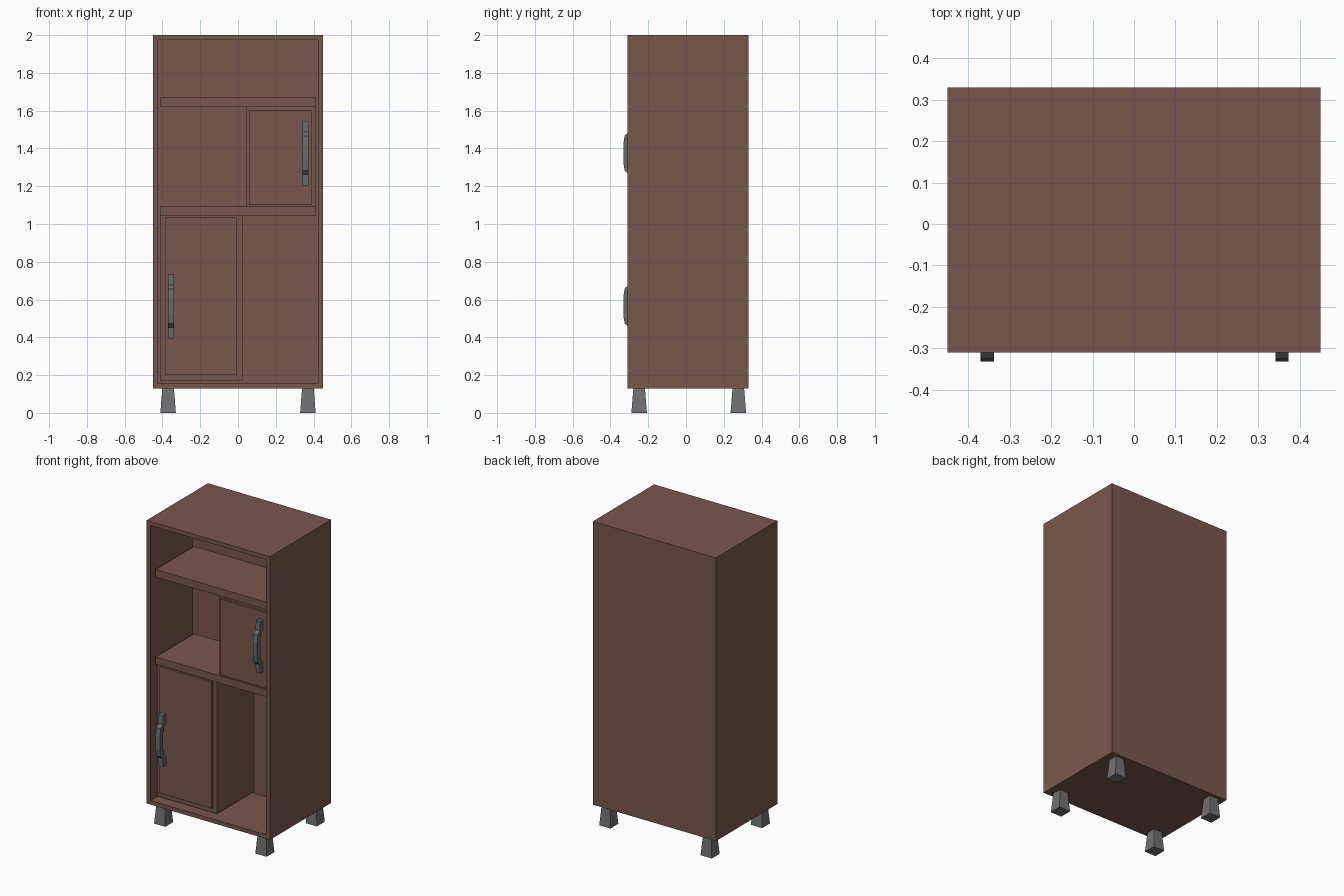
import bpy
import bmesh
from mathutils import Vector

cube = bpy.data.objects.get("Cube")
if cube:
    bpy.data.objects.remove(cube, do_unlink=True)


def material(name, rgb):
    mat = bpy.data.materials.new(name)
    mat.use_nodes = True
    mat.diffuse_color = (*rgb, 1)
    mat.node_tree.nodes["Principled BSDF"].inputs["Base Color"].default_value = (*rgb, 1)
    return mat


wood = material("brown wood", (0.19, 0.097, 0.075))
metal = material("dark steel", (0.13, 0.15, 0.15))
leg_grey = material("leg grey", (0.165, 0.165, 0.165))


def finish(name, bm, mat):
    bmesh.ops.recalc_face_normals(bm, faces=bm.faces[:])
    mesh = bpy.data.meshes.new(name)
    bm.to_mesh(mesh)
    bm.free()
    mesh.materials.append(mat)
    obj = bpy.data.objects.new(name, mesh)
    bpy.context.collection.objects.link(obj)
    return obj


def box_mesh(low, high):
    bm = bmesh.new()
    bmesh.ops.create_cube(bm, size=1)
    low, high = Vector(low), Vector(high)
    bmesh.ops.scale(bm, vec=high - low, verts=bm.verts[:])
    bmesh.ops.translate(bm, vec=(low + high) / 2, verts=bm.verts[:])
    return bm


def box(name, low, high, mat=wood):
    return finish(name, box_mesh(low, high), mat)


FRONT, BACK, INNER_BACK = -0.31, 0.33, 0.13
SHELF_FRONT, PANEL_FRONT = -0.27, -0.255
WALL, SIDE = 0.038, 0.412

# Carcass: one block hollowed out from the front
bm = box_mesh((-0.45, FRONT, 0.13), (0.45, BACK, 2.0))
bm.normal_update()
opening = min(bm.faces, key=lambda f: f.calc_center_median().y)
bmesh.ops.inset_region(bm, faces=[opening], thickness=WALL)
hollow = bmesh.ops.extrude_face_region(bm, geom=[opening])
moved = [v for v in hollow["geom"] if isinstance(v, bmesh.types.BMVert)]
bmesh.ops.translate(bm, vec=(0, INNER_BACK - FRONT, 0), verts=moved)
if opening.is_valid:
    bmesh.ops.delete(bm, geom=[opening], context="FACES_ONLY")
finish("carcass", bm, wood)

# Shelves
for name, low, high in (("upper_shelf", 1.62, 1.67), ("middle_shelf", 1.045, 1.093)):
    box(name, (-SIDE, SHELF_FRONT, low), (SIDE, INNER_BACK, high))

# Closed compartments and their raised doors
box("upper_compartment", (0.042, PANEL_FRONT, 1.093), (SIDE, INNER_BACK, 1.62))
box("upper_door", (0.058, SHELF_FRONT, 1.1), (0.392, PANEL_FRONT, 1.6))
box("lower_compartment", (-SIDE, PANEL_FRONT, 0.168), (0.026, INNER_BACK, 1.045))
box("lower_door", (-0.386, SHELF_FRONT, 0.2), (-0.005, PANEL_FRONT, 1.035))


# Bowed handles: half profile of (height, outer y, inner y), mirrored in height
def handle(name, x, z):
    half = [(0.17, -0.3, -0.27), (0.112, -0.304, -0.27),
            (0.092, -0.325, -0.292), (0.045, -0.332, -0.3)]
    rows = half + [(-h, outer, inner) for h, outer, inner in reversed(half)]
    outline = [(outer, h) for h, outer, inner in rows]
    outline += [(inner, h) for h, outer, inner in reversed(rows)]
    bm = bmesh.new()
    face = bm.faces.new([bm.verts.new((x - 0.016, y, z + h)) for y, h in outline])
    side = bmesh.ops.extrude_face_region(bm, geom=[face])
    verts = [v for v in side["geom"] if isinstance(v, bmesh.types.BMVert)]
    bmesh.ops.translate(bm, vec=(0.032, 0, 0), verts=verts)
    finish(name, bm, metal)


handle("upper_handle", 0.357, 1.375)
handle("lower_handle", -0.354, 0.565)

# Square legs, wider at the foot
for x, side in ((-0.37, "right"), (0.37, "left")):
    for y, end in ((-0.248, "front"), (0.277, "back")):
        bm = box_mesh((x - 0.041, y - 0.041, 0), (x + 0.041, y + 0.041, 0.13))
        for v in bm.verts:
            if v.co.z > 0.1:
                v.co.x = x + (v.co.x - x) * 0.75
                v.co.y = y + (v.co.y - y) * 0.75
        finish(f"{end}_{side}_leg", bm, leg_grey)
